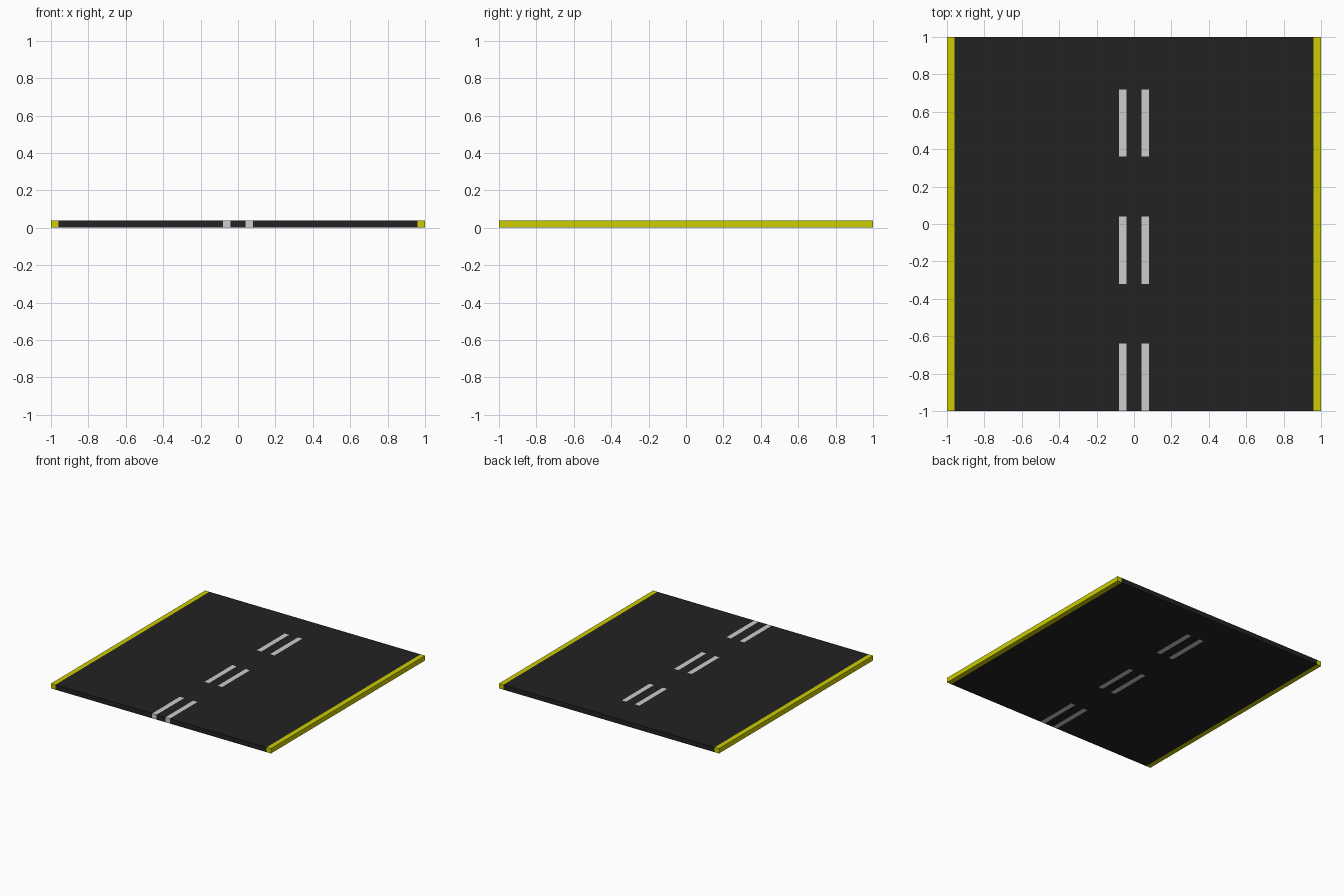
import bpy
import bmesh
from mathutils import Matrix, Vector

if "Cube" in bpy.data.objects:
    bpy.data.objects.remove(bpy.data.objects["Cube"])

THICK = 0.04
EDGE_X = 0.96                       # inner side of the yellow edge lines
DASH_X = (0.04, 0.08)               # mirrored pair of dashes
DASH_Y = [(-1.0, -0.64), (-0.32, 0.04), (0.36, 0.72)]


def srgb(v):
    return ((v / 255 + 0.055) / 1.055) ** 2.4


def material(name, r, g, b):
    m = bpy.data.materials.new(name)
    m.diffuse_color = (r, g, b, 1)
    m.use_nodes = True
    m.node_tree.nodes["Principled BSDF"].inputs["Base Color"].default_value = m.diffuse_color
    return m


asphalt = material("asphalt_black", srgb(34), srgb(34), srgb(34))
yellow = material("edge_yellow", srgb(204), srgb(204), 0)
white = material("dash_white", srgb(204), srgb(204), srgb(204))

# Flat road slab
bm = bmesh.new()
bmesh.ops.create_cube(bm, size=1, matrix=Matrix.Translation((0, 0, THICK / 2))
                      @ Matrix.Diagonal((2, 2, THICK, 1)))


def cut(co, no):
    bmesh.ops.bisect_plane(bm, geom=bm.verts[:] + bm.edges[:] + bm.faces[:],
                           plane_co=Vector(co), plane_no=Vector(no))


# Cut the outlines of the painted lines right through the slab
for x in (EDGE_X, *DASH_X):
    cut((x, 0, 0), (1, 0, 0))
    cut((-x, 0, 0), (1, 0, 0))
for y in {y for dash in DASH_Y for y in dash if y > -1}:
    cut((0, y, 0), (0, 1, 0))

# Colour the edge lines and dashes by position
for f in bm.faces:
    c = f.calc_center_median()
    if abs(c.x) > EDGE_X:
        f.material_index = 1
    elif DASH_X[0] < abs(c.x) < DASH_X[1] and any(
            a - 0.001 < c.y < b for a, b in DASH_Y) and abs(f.normal.x) < 0.5:
        f.material_index = 2

mesh = bpy.data.meshes.new("road_tile")
bm.to_mesh(mesh)
bm.free()
for m in (asphalt, yellow, white):
    mesh.materials.append(m)
road = bpy.data.objects.new("road_tile", mesh)
bpy.context.collection.objects.link(road)
